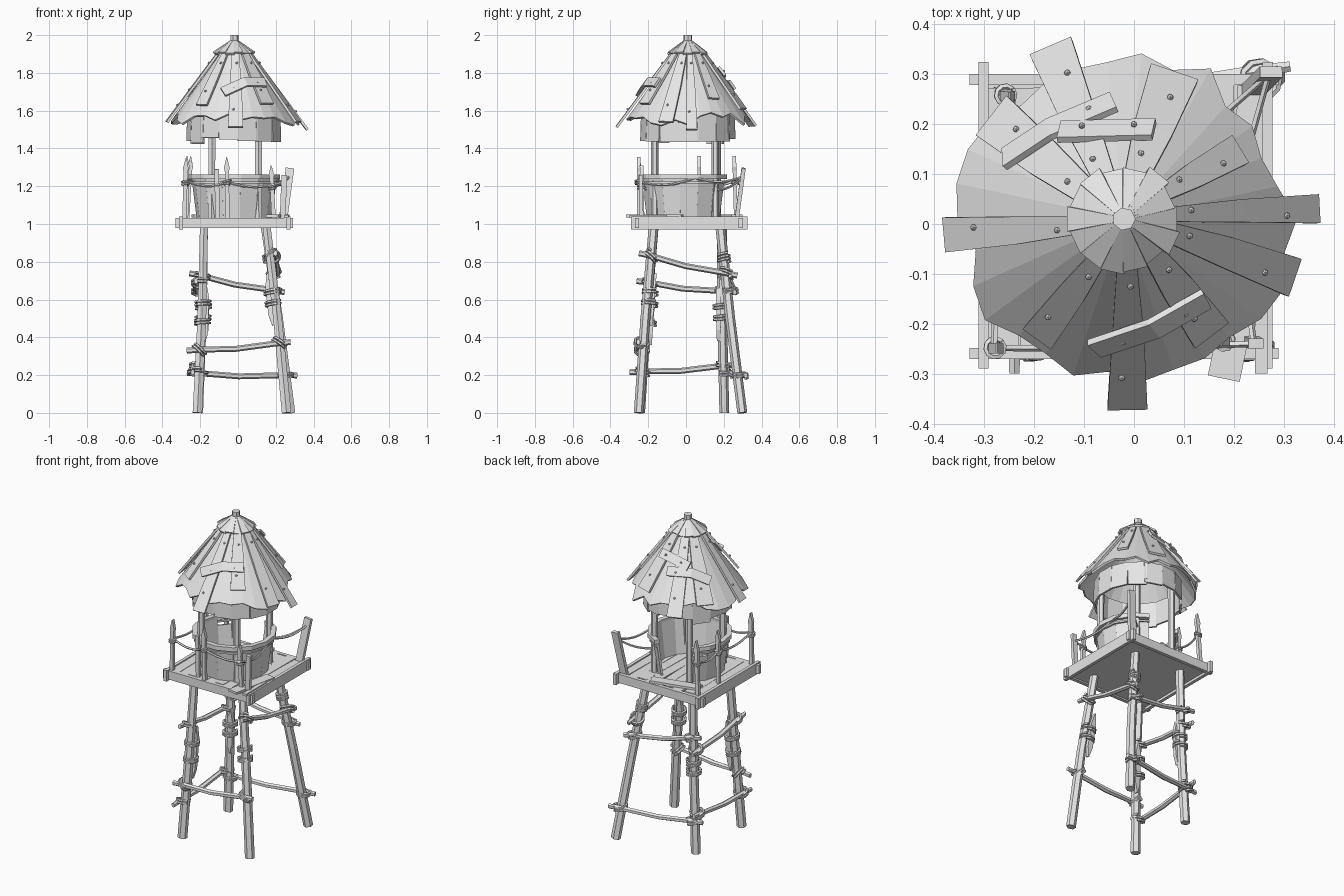
import bpy, bmesh, math, random
from mathutils import Vector

random.seed(4)
cube = bpy.data.objects.get("Cube")
if cube:
    bpy.data.objects.remove(cube, do_unlink=True)

wood = bpy.data.materials.new("weathered_grey")
wood.use_nodes = True
wood.diffuse_color = (0.8, 0.8, 0.8, 1)
wood.node_tree.nodes["Principled BSDF"].inputs["Base Color"].default_value = (0.8, 0.8, 0.8, 1)

UP = Vector((0, 0, 1))
CENTRE = Vector((-0.02, 0.01, 0))


def finish(name, bm):
    bmesh.ops.recalc_face_normals(bm, faces=bm.faces)
    mesh = bpy.data.meshes.new(name)
    bm.to_mesh(mesh)
    bm.free()
    mesh.materials.append(wood)
    obj = bpy.data.objects.new(name, mesh)
    bpy.context.collection.objects.link(obj)
    return obj


def sweep(name, pts, w, t, sides=4, up=None):
    """Sweep a w by t section along pts; w may be a list, one per point."""
    pts = [Vector(p) for p in pts]
    widths = w if isinstance(w, list) else [w] * len(pts)
    whole = (pts[-1] - pts[0]).normalized()
    if up is None:
        up = Vector((0, 1, 0)) if abs(whole.z) > 0.8 else UP
    bm = bmesh.new()
    rings = []
    k = 0.5 / math.cos(math.pi / sides)
    for i, p in enumerate(pts):
        tan = (pts[min(i + 1, len(pts) - 1)] - pts[max(i - 1, 0)]).normalized()
        side = tan.cross(up).normalized()
        nrm = side.cross(tan)
        ring = []
        for j in range(sides):
            a = math.tau * (j + 0.5) / sides
            ring.append(bm.verts.new(p + side * math.cos(a) * widths[i] * k + nrm * math.sin(a) * t * k))
        rings.append(ring)
    for r0, r1 in zip(rings, rings[1:]):
        for j in range(sides):
            n = (j + 1) % sides
            bm.faces.new((r0[j], r0[n], r1[n], r1[j]))
    bm.faces.new(rings[0])
    bm.faces.new(rings[-1])
    return finish(name, bm)


def polar(deg, r, z, c=CENTRE):
    a = math.radians(deg)
    return Vector((c.x + r * math.cos(a), c.y + r * math.sin(a), z))


def coil(name, centre, axis, r, turns=3, pitch=0.016, thick=0.013):
    """Rope wound round an axis."""
    axis = axis.normalized()
    u = axis.orthogonal().normalized()
    v = axis.cross(u)
    pts = []
    for i in range(turns * 10 + 1):
        a = math.tau * i / 10
        pts.append(centre + u * math.cos(a) * r + v * math.sin(a) * r
                   + axis * pitch * (i / 10 - turns / 2))
    sweep(name, pts, thick, thick, 5, axis)


def rope(name, a, b, sag):
    a, b = Vector(a), Vector(b)
    pts = [a.lerp(b, i / 8) - UP * sag * math.sin(math.pi * i / 8) for i in range(9)]
    sweep(name, pts, 0.011, 0.011, 5)


# Legs: foot and head of each, slightly crooked
legs = {
    "front_left": (Vector((-0.215, -0.243, 0)), Vector((-0.18, -0.17, 1))),
    "front_right": (Vector((0.257, -0.25, 0)), Vector((0.15, -0.17, 1))),
    "back_right": (Vector((0.278, 0.298, 0)), Vector((0.14, 0.18, 1))),
    "back_left": (Vector((-0.21, 0.203, 0)), Vector((-0.18, 0.19, 1))),
}


def on_leg(leg, z):
    return legs[leg][0].lerp(legs[leg][1], z)


for leg, (foot, head) in legs.items():
    mid = foot.lerp(head, 0.5) + Vector((0.006, -0.005, 0))
    sweep("leg_" + leg, [foot, mid, head], [0.05, 0.046, 0.042], 0.045, 6)

# Cross poles lashed to the legs
poles = [("front_left", 0.335, "front_right", 0.37), ("back_left", 0.21, "back_right", 0.2),
         ("front_left", 0.22, "back_left", 0.25), ("front_right", 0.83, "back_right", 0.74),
         ("front_left", 0.69, "back_left", 0.645), ("back_left", 0.725, "back_right", 0.65)]
for l0, z0, l1, z1 in poles:
    a, b = on_leg(l0, z0), on_leg(l1, z1)
    out = (a + b) / 2
    out.z = 0
    out = out.normalized() * 0.032
    a, b = a + out, b + out
    d = (b - a).normalized()
    sag = Vector((0, 0, -0.012))
    sweep("cross_pole", [a - d * 0.07, a, a.lerp(b, 0.45) + sag, b, b + d * 0.06],
          [0.02, 0.027, 0.03, 0.027, 0.02], 0.027, 6)
    for leg, z in ((l0, z0), (l1, z1)):
        axis = legs[leg][1] - legs[leg][0]
        tilt = d.cross(out.normalized()) + d * 0.7
        coil("lashing", on_leg(leg, z) + out * 0.45, axis + tilt * 0.6, 0.037, 2)

# Pointed splints bound along some legs
for leg, lo, hi in (("front_left", 0.36, 0.68), ("front_right", 0.46, 0.74), ("back_left", 0.38, 0.66)):
    out = on_leg(leg, 0.5)
    out.z = 0
    out = out.normalized() * -0.034
    axis = legs[leg][1] - legs[leg][0]
    pts = [on_leg(leg, z) + out for z in (lo, lo + 0.06, hi - 0.07, hi)]
    sweep("splint", pts, [0.004, 0.034, 0.034, 0.004], 0.022)
    for z in (lo + 0.12, hi - 0.1):
        coil("splint_binding", on_leg(leg, z) + out * 0.4, axis, 0.039, 2)
coil("upper_binding", on_leg("back_right", 0.82), legs["back_right"][1] - legs["back_right"][0], 0.03, 3)

# Platform: slab, crossing frame beams and loose deck boards
sweep("platform_underside", [(-0.02, -0.255, 1.0), (-0.02, 0.285, 1.0)], 0.55, 0.025)
for y in (-0.26, 0.29):
    sweep("frame_beam_x", [(-0.33, y, 1.006), (0.29, y, 1.006)], 0.022, 0.054)
for x in (-0.302, 0.268):
    sweep("frame_beam_y", [(x, -0.29, 1.006), (x, 0.325, 1.006)], 0.02, 0.068)
for i in range(9):
    x = -0.265 + i * 0.062
    lean = random.uniform(-0.008, 0.008)
    sweep("deck_board", [(x - lean, -0.25 + random.uniform(-0.01, 0.01), 1.024),
                         (x + lean, 0.275 + random.uniform(-0.01, 0.01), 1.024)], 0.06, 0.018)
sweep("loose_board", [(0.18, -0.31, 1.042), (0.24, -0.02, 1.042)], 0.065, 0.014)
sweep("loose_board", [(0.255, -0.3, 1.04), (0.255, -0.1, 1.04)], 0.025, 0.014)
sweep("loose_board", [(-0.24, 0.2, 1.042), (0.05, 0.27, 1.042)], 0.06, 0.014)

# Tub of staves with a doorway at the back
hub = Vector((-0.02, -0.01, 0))
gap_lo, gap_hi = 70, 127
staves = 12
step = (360 - gap_hi + gap_lo) / staves
for i in range(staves):
    deg = gap_hi + step * (i + 0.5)
    half = 2 * math.tan(math.radians(step / 2))
    top = 1.25 - (0.05 if i == 0 else 0.02 if i == staves - 1 else 0)
    sweep("tub_stave", [polar(deg, 0.188, 1.03, hub), polar(deg, 0.215, top, hub)],
          [half * 0.194, half * 0.221], 0.013, up=polar(deg, 1, 0, Vector()))
rim = [polar(gap_hi + step * i, 0.228, 1.25, hub) for i in range(staves + 1)]
sweep("tub_rim", rim, 0.03, 0.026, up=UP)
hoop = [p + Vector((0, 0, -0.03)) for p in rim]
sweep("tub_hoop", hoop, 0.012, 0.01, up=UP)

# Roof posts
for x, y in ((-0.14, -0.165), (0.11, -0.165), (0.11, 0.155), (-0.14, 0.165)):
    sweep("roof_post", [(x, y, 1.03), (x * 0.98, y, 1.58)], 0.036, 0.034, 6)

# Railing stakes, some leaning, and sagging ropes
stakes = [((-0.285, -0.245), (-0.275, -0.25), 1.35), ((-0.27, 0.265), (-0.25, 0.255), 1.36),
          ((-0.055, -0.25), (-0.06, -0.25), 1.355), ((-0.275, 0.07), (-0.27, 0.07), 1.36),
          ((0.19, -0.23), (0.175, -0.235), 1.31)]
for (x0, y0), (x1, y1), z in stakes:
    a, b = Vector((x0, y0, 1.0)), Vector((x1, y1, z))
    sweep("railing_stake", [a, a.lerp(b, 0.78), a.lerp(b, 0.84), b], [0.022, 0.022, 0.03, 0.003], 0.02)
    coil("stake_binding", a.lerp(b, 0.62), b - a, 0.018, 2, 0.013, 0.01)
sweep("leaning_board", [(0.235, 0.265, 1.0), (0.275, 0.305, 1.295)], 0.045, 0.022)
sweep("corner_board", [(0.235, -0.235, 1.0), (0.245, -0.24, 1.26)], 0.03, 0.02)
sweep("front_board", [(-0.11, -0.235, 1.03), (-0.112, -0.24, 1.29)], 0.024, 0.016)
stops = [(0.27, 0.3, 1.25), (0.2, 0.05, 1.245), (0.24, -0.24, 1.22), (-0.057, -0.25, 1.22),
         (-0.28, -0.248, 1.23), (-0.272, 0.07, 1.23), (-0.26, 0.26, 1.23)]
for a, b in zip(stops, stops[1:]):
    rope("railing_rope", a, b, 0.025)
rope("railing_rope", stops[0], (0.11, 0.16, 1.18), 0.02)

# Ragged skirt under the eaves
for i in range(15):
    deg = i * 24 + random.uniform(-2, 2)
    low = random.choice((1.43, 1.44, 1.445, 1.46))
    sweep("eave_skirt", [polar(deg, 0.242, low + random.uniform(-0.008, 0.008)), polar(deg, 0.237, 1.585)],
          [0.107, 0.109], 0.012, up=polar(deg, 1, 0, Vector()))


# Roof shell with a jagged edge
def roof_z(r):
    return 1.91 - (r - 0.07) * 1.38


bm = bmesh.new()
rings = []
segments = 30
eave = [random.uniform(0.3, 0.35) for _ in range(segments)]
for f in (0, 0.5, 1):
    ring = []
    for i in range(segments):
        r = 0.05 + (eave[i] - 0.05) * f
        ring.append(bm.verts.new(polar(i * 360 / segments, r, roof_z(r))))
    rings.append(ring)
for r0, r1 in zip(rings, rings[1:]):
    for i in range(segments):
        n = (i + 1) % segments
        bm.faces.new((r0[i], r1[i], r1[n], r0[n]))
shell = finish("roof_shell", bm)
thick = shell.modifiers.new("Thickness", "SOLIDIFY")
thick.thickness = 0.012


def nail(p):
    bm = bmesh.new()
    bmesh.ops.create_icosphere(bm, subdivisions=1, radius=0.007)
    bmesh.ops.translate(bm, verts=bm.verts, vec=p)
    finish("nail", bm)


# Roof planks: direction, outer radius, outer width
planks = [(186, 0.345, 0.07), (114, 0.36, 0.09), (72, 0.295, 0.1), (32, 0.255, 0.065), (4, 0.375, 0.058),
          (-18, 0.345, 0.08), (-52, 0.275, 0.085), (-88, 0.365, 0.08), (-125, 0.28, 0.07),
          (143, 0.32, 0.1)]
for deg, r, w in planks:
    normal = polar(deg, 0.81, 0.59, Vector())
    pts = [polar(deg + d, q, roof_z(q)) + normal * e
           for d, q, e in ((2, 0.08, 0.01), (0, r * 0.6, 0.013), (-1, r, 0.016))]
    sweep("roof_plank", pts, [w * 0.5, w * 0.8, w], 0.013, up=normal)
    nail(polar(deg + 4, 0.12, roof_z(0.12)) + normal * 0.02)
    nail(polar(deg - 3, r * 0.82, roof_z(r * 0.82)) + normal * 0.024)


# Patch boards nailed across the roof
def patch(points, lift):
    pts = []
    for x, y in points:
        p = Vector((x, y, 0))
        p.z = roof_z((p - CENTRE).length) + lift
        pts.append(p)
    mid = (pts[0] + pts[-1]) / 2 - CENTRE
    mid.z = 0
    normal = mid.normalized() * 0.81 + UP * 0.59
    sweep("patch_board", pts, 0.055, 0.014, up=normal)
    for f in (0.25, 0.8):
        nail(pts[0].lerp(pts[-1], f) + normal * 0.014)


patch([(-0.26, 0.13), (-0.17, 0.19), (-0.04, 0.245)], 0.055)
patch([(-0.15, 0.185), (0.04, 0.19)], 0.065)
patch([(-0.08, -0.25), (0.04, -0.21), (0.145, -0.15)], 0.06)

# Cap of short shingles and finial
for i in range(14):
    deg = i * 360 / 14
    r = random.uniform(0.095, 0.112)
    sweep("cap_shingle", [polar(deg, 0.012, 1.972), polar(deg, r, 1.9 + 0.006 * (i % 2))],
          [0.012, 0.05], 0.011, up=polar(deg, 0.5, 0.8, Vector()))
sweep("finial", [CENTRE + UP * 1.88, CENTRE + UP * 2], 0.042, 0.042, 7)
